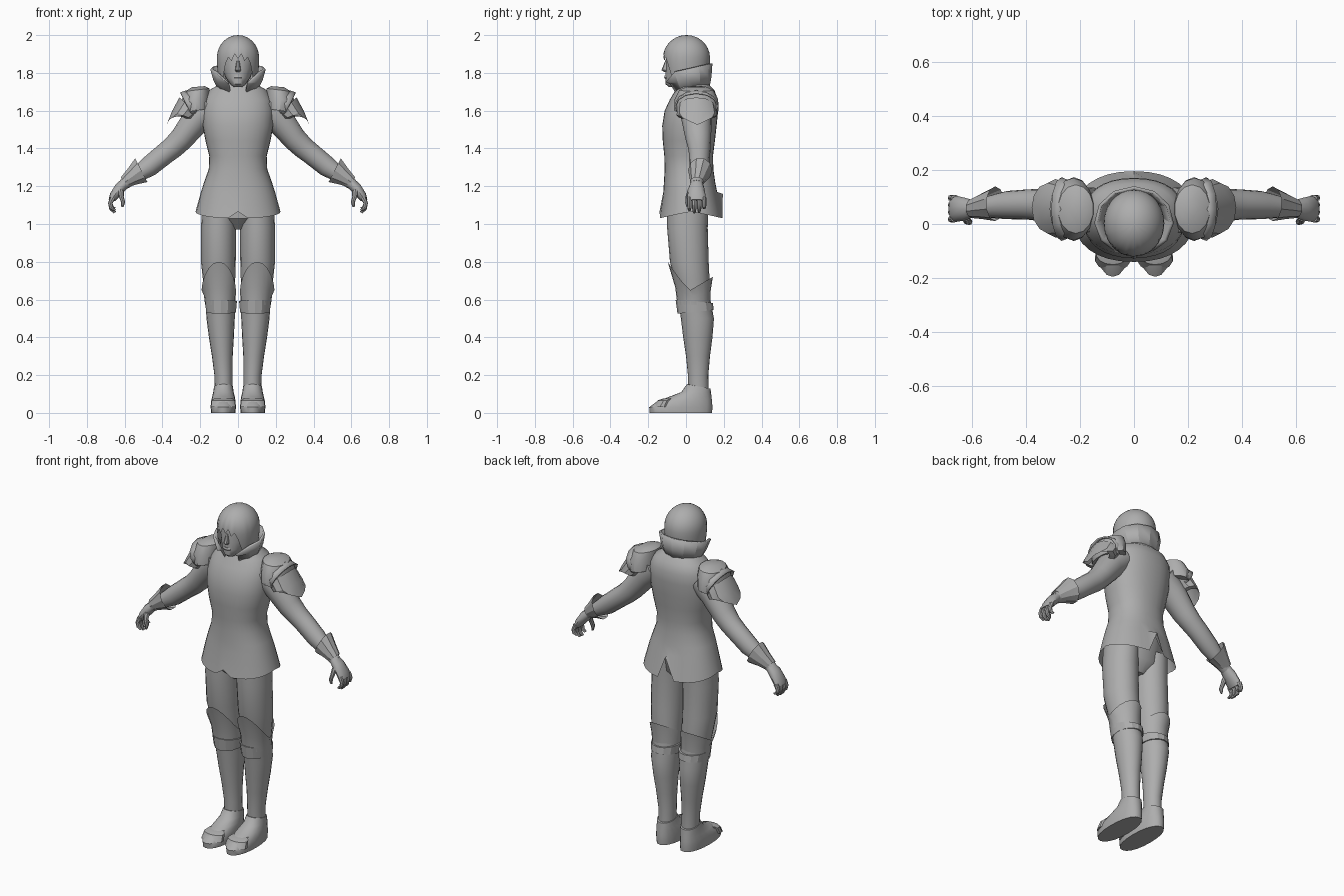
import bpy, bmesh, math

grey = bpy.data.materials.new("plain_grey")
grey.diffuse_color = (0.42, 0.42, 0.42, 1)


def finish(name, bm, mirror=False, angle=40, thick=0):
    bmesh.ops.recalc_face_normals(bm, faces=bm.faces[:])
    me = bpy.data.meshes.new(name)
    bm.to_mesh(me)
    bm.free()
    me.materials.append(grey)
    ob = bpy.data.objects.new(name, me)
    bpy.context.collection.objects.link(ob)
    bpy.ops.object.select_all(action='DESELECT')
    ob.select_set(True)
    bpy.context.view_layer.objects.active = ob
    bpy.ops.object.shade_smooth_by_angle(angle=math.radians(angle))
    if thick:
        ob.modifiers.new("thickness", 'SOLIDIFY').thickness = thick
    if mirror:
        ob.modifiers.new("mirror", 'MIRROR')
    return ob


def loft(name, rings, n=20, hems={}, caps=True, mirror=False, power=2.0, angle=40,
         span=(0, 2 * math.pi), thick=0):
    """Skin rings (cx, cy, cz, ry, ux, uz); angle 0 is the back, pi the front.
    hems maps a ring index to a function giving a z offset by angle."""
    bm = bmesh.new()
    closed = span[1] - span[0] > 6.28
    cols = n if closed else n + 1
    rows = []
    for i, (cx, cy, cz, ry, ux, uz) in enumerate(rings):
        row = []
        for k in range(cols):
            t = span[0] + (span[1] - span[0]) * k / n
            c, s = (math.copysign(abs(f) ** (2 / power), f) for f in (math.cos(t), math.sin(t)))
            dz = hems[i](t) if i in hems else 0
            row.append(bm.verts.new((cx + ux * s, cy + ry * c, cz + uz * s + dz)))
        rows.append(row)
    for a, b in zip(rows, rows[1:]):
        for k in range(n):
            j = (k + 1) % cols
            bm.faces.new((a[k], a[j], b[j], b[k]))
    if caps:
        bm.faces.new(rows[0])
        bm.faces.new(rows[-1])
    return finish(name, bm, mirror, angle, thick)


def up(cx, z, front, back, rx):
    """Horizontal ring given by its front and back limits."""
    return (cx, (front + back) / 2, z, (back - front) / 2, rx, 0)


# Tunic with notched hem, slit at the back
def hem(t):
    if math.cos(t) > 0.995:
        return 0.13
    if math.cos(t) < -0.995:
        return 0.035
    return 0.035 * (1 - abs(math.cos(t)))


loft("tunic", [up(0, 1.03, -.14, .195, .225), up(0, 1.17, -.12, .165, .196),
               up(0, 1.22, -.117, .155, .18), up(0, 1.29, -.113, .145, .155),
               up(0, 1.36, -.115, .143, .152), up(0, 1.44, -.123, .153, .172),
               up(0, 1.52, -.126, .162, .187), up(0, 1.60, -.113, .17, .19),
               up(0, 1.66, -.085, .168, .18), up(0, 1.71, -.055, .15, .15),
               up(0, 1.75, -.035, .11, .08)],
     n=32, hems={0: hem}, caps=False, power=2.25, angle=50)
loft("hips", [up(0, .97, -.03, .06, .05), up(0, 1.03, -.09, .11, .15), up(0, 1.2, -.1, .13, .165)], n=20)
loft("neck", [up(0, 1.66, -.05, .1, .075), up(0, 1.74, -.04, .07, .055), up(0, 1.82, -.05, .06, .055)], n=16)

# Open standing collar
loft("collar", [(0, .035, 1.70, .09, .10, 0), (0, .02, 1.76, .115, .13, 0), (0, .01, 1.82, .13, .147, 0)],
     n=10, span=(-2.7, 2.7), caps=False, angle=20, thick=.012,
     hems={0: lambda t: .025 * math.cos(t),
           1: lambda t: .02 * math.cos(t),
           2: lambda t: .03 * math.cos(t) if abs(t) < 2.5 else -.07})

# Head
loft("face", [up(0, 1.725, -.09, -.03, .022), up(0, 1.74, -.108, .0, .04), up(0, 1.775, -.11, .06, .066),
              up(0, 1.82, -.106, .09, .082), up(0, 1.87, -.106, .1, .092), up(0, 1.93, -.1, .1, .09),
              up(0, 1.975, -.05, .05, .045)], n=20)
loft("nose", [up(0, 1.805, -.115, -.09, .012), up(0, 1.815, -.13, -.09, .015),
              up(0, 1.87, -.108, -.09, .007)], n=8)
loft("mouth", [up(0, 1.768, -.112, -.09, .022), up(0, 1.776, -.116, -.09, .024),
               up(0, 1.786, -.113, -.09, .02)], n=10)


# Hair: cap whose lower edge forms fringe and side locks
def hair_edge(t, k):
    d = abs(math.pi - t)
    jag = .03 if k % 2 else 0
    if d < .75:
        return 1.862 + jag + .012 * math.cos(5 * d)
    if d < 1.35:
        return 1.745 + jag * 1.7
    return 1.77


bm = bmesh.new()
N, R = 40, 12
grid = []
for r in range(1, R + 1):
    row = []
    for k in range(N):
        t = 2 * math.pi * k / N
        low = hair_edge(t, k)
        z = 2.0 - (2.0 - low) * (r / R) ** 1.7
        f = math.sqrt(max(0, 1 - ((z - 1.88) / .12) ** 2)) if z > 1.88 else 1 - .14 * ((1.88 - z) / .14) ** 2
        row.append(bm.verts.new((.112 * f * math.sin(t), .003 + .124 * f * math.cos(t), z)))
    grid.append(row)
crown = bm.verts.new((0, .003, 2.0))
for k in range(N):
    j = (k + 1) % N
    bm.faces.new((crown, grid[0][k], grid[0][j]))
    for a, b in zip(grid, grid[1:]):
        bm.faces.new((a[k], a[j], b[j], b[k]))
finish("hair", bm, angle=60)

# Arms
loft("arm", [(.15, .05, 1.62, .085, .05, .07), (.22, .055, 1.555, .08, .05, .06),
             (.30, .065, 1.45, .068, .045, .045), (.345, .07, 1.405, .06, .042, .042),
             (.39, .072, 1.37, .056, .036, .044), (.47, .07, 1.305, .052, .032, .044),
             (.55, .062, 1.25, .038, .024, .03), (.605, .056, 1.21, .032, .02, .022)], n=16, mirror=True)
loft("gauntlet_cuff", [(.512, .075, 1.285, .064, .034, .066), (.56, .066, 1.25, .048, .027, .042),
                       (.598, .058, 1.222, .036, .024, .026)],
     n=10, caps=False, mirror=True, angle=25)

# Hands
loft("palm", [(.59, .057, 1.225, .03, .018, .02), (.625, .055, 1.19, .042, .022, .02),
              (.655, .056, 1.15, .048, .022, .012), (.668, .056, 1.125, .046, .017, .004)], n=12, mirror=True)
for i in range(4):
    y, drop = .018 + .026 * i, (.0, .012, .008, -.01)[i]
    loft("finger_%d" % (i + 1), [(.662, y, 1.14, .012, .015, .005), (.676, y, 1.11, .012, .012, 0),
                                 (.670, y, 1.085 - drop / 2, .011, .011, -.003),
                                 (.652, y, 1.072 - drop, .007, .006, -.004)], n=8, mirror=True)
loft("thumb", [(.622, .03, 1.185, .02, .018, .01), (.618, .012, 1.145, .014, .013, 0),
               (.608, .008, 1.115, .012, .011, 0), (.612, .008, 1.09, .006, .006, 0)], n=8, mirror=True)

# Shoulder armour: domed cap, upright rim and lower flared plate
loft("shoulder_cap", [(.21, .055, 1.727, .05, .035, -.003), (.215, .055, 1.71, .09, .066, -.008),
                      (.225, .055, 1.66, .115, .078, -.01), (.222, .055, 1.60, .118, .07, -.01)],
     n=14, mirror=True, angle=35)
loft("shoulder_rim", [(.225, .055, 1.65, .10, .04, .06), (.268, .055, 1.625, .118, .038, .072)],
     n=12, caps=False, mirror=True, angle=25, thick=.008)
loft("shoulder_plate", [(.255, .055, 1.62, .10, .055, .05), (.29, .058, 1.575, .108, .058, .025),
                        (.32, .06, 1.53, .09, .058, -.005)],
     n=12, caps=False, mirror=True, angle=30, hems={2: lambda t: .04 * abs(math.cos(t))})

# Legs
loft("leg", [up(.1, 1.1, -.1, .12, .09), up(.103, .98, -.1, .115, .093), up(.104, .8, -.085, .12, .092),
             up(.1, .7, -.06, .125, .085), up(.094, .62, -.045, .125, .079), up(.092, .5, -.027, .148, .075),
             up(.088, .4, -.015, .14, .066), up(.083, .3, .0, .127, .055), up(.077, .2, .01, .118, .048),
             up(.076, .1, .012, .12, .046)], n=20, mirror=True)


def knee_top(t):
    c = math.cos(t)
    return .15 * max(0, -c) ** 1.2 + .07 * max(0, c)


loft("knee_guard", [up(.094, .57, -.045, .128, .08), up(.096, .62, -.057, .13, .084),
                    up(.102, .65, -.097, .142, .091)],
     n=20, caps=False, mirror=True, hems={2: knee_top, 1: lambda t: .3 * knee_top(t)})
loft("knee_band", [up(.09, .535, -.045, .147, .081), up(.09, .59, -.055, .142, .086)],
     n=14, mirror=True, angle=25, hems={0: lambda t: .01 * math.cos(t), 1: lambda t: -.008 * math.cos(t)})

# Boots
loft("boot", [up(.078, 0, -.192, .138, .064), up(.078, .03, -.195, .14, .067), up(.078, .06, -.155, .138, .065),
              up(.077, .085, -.09, .135, .06), up(.077, .11, -.025, .132, .054), up(.077, .14, .005, .13, .05)],
     n=20, mirror=True, power=2.2, angle=45,
     hems={5: lambda t: -.012 * math.cos(t)})
loft("toe_strap", [up(.078, .03, -.175, -.08, .067), up(.078, .066, -.15, -.07, .062),
                   up(.078, .076, -.12, -.06, .05)], n=14, mirror=True, angle=25)
